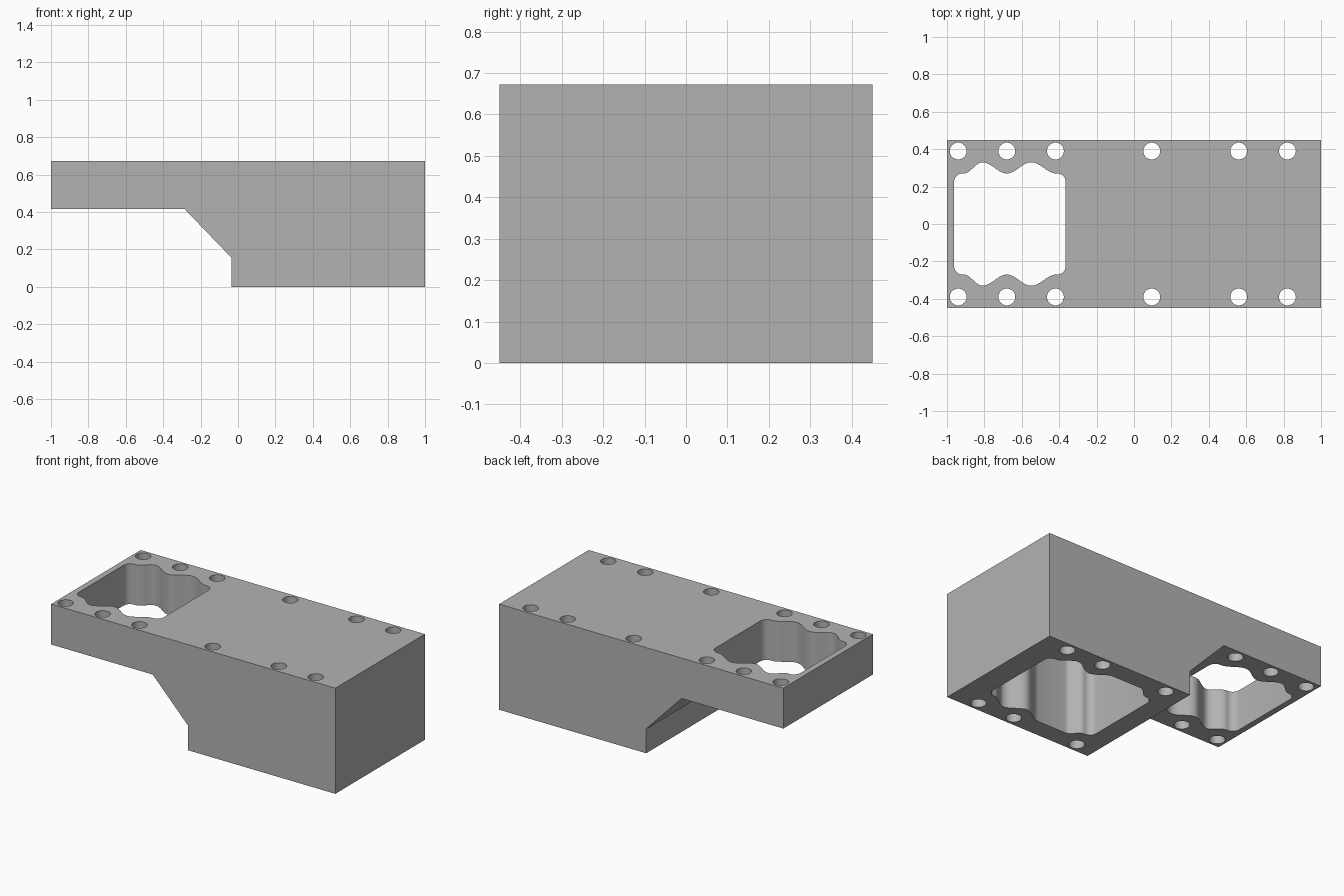
import bpy, bmesh, math

cube = bpy.data.objects.get("Cube")
if cube:
    bpy.data.objects.remove(cube, do_unlink=True)

TOP, HALF_W = 0.672, 0.45
BOLT_Y, BOLT_R = 0.39, 0.045
DIP, CREST = 0.27, 0.33      # half widths of the wavy openings
CORNER = 0.045

grey = bpy.data.materials.new("grey_metal")
grey.use_nodes = True
colour = (0.45, 0.45, 0.45, 1)
grey.diffuse_color = colour
grey.node_tree.nodes["Principled BSDF"].inputs["Base Color"].default_value = colour


def prism(name, points, offset):
    """Extrude a closed outline along the offset vector."""
    bm = bmesh.new()
    face = bm.faces.new([bm.verts.new(p) for p in points])
    new = bmesh.ops.extrude_face_region(bm, geom=[face])["geom"]
    bmesh.ops.translate(bm, vec=offset,
                        verts=[v for v in new if isinstance(v, bmesh.types.BMVert)])
    bmesh.ops.recalc_face_normals(bm, faces=bm.faces)
    mesh = bpy.data.meshes.new(name)
    bm.to_mesh(mesh)
    bm.free()
    mesh.materials.append(grey)
    obj = bpy.data.objects.new(name, mesh)
    bpy.context.collection.objects.link(obj)
    return obj


def wavy_outline(x0, x1, keys):
    """Opening mirrored front to back; its sides wave smoothly through the keys."""
    def corner(cx, start):
        return [(cx + CORNER * math.cos(start - math.pi * i / 12),
                 DIP - CORNER + CORNER * math.sin(start - math.pi * i / 12))
                for i in range(7)]
    side = corner(x0 + CORNER, math.pi)
    for (xa, ya), (xb, yb) in zip(keys, keys[1:]):
        steps = 1 if ya == yb else 10
        for i in range(steps):
            t = i / steps
            side.append((xa + (xb - xa) * t,
                         ya + (yb - ya) * (1 - math.cos(math.pi * t)) / 2))
    side.append(keys[-1])
    side += corner(x1 - CORNER, math.pi / 2)
    return side + [(x, -y) for x, y in reversed(side)]


def cut(body, name, outline, z0, z1):
    cutter = prism(name, [(x, y, z0) for x, y in outline], (0, 0, z1 - z0))
    cutter.hide_render = True
    mod = body.modifiers.new(name, 'BOOLEAN')
    mod.operation, mod.solver, mod.object = 'DIFFERENCE', 'EXACT', cutter
    bpy.context.view_layer.objects.active = body
    bpy.ops.object.modifier_apply(modifier=mod.name)
    bpy.data.objects.remove(cutter, do_unlink=True)


# Stepped block: thin flange on one end, deep body on the other
profile = [(-1, TOP), (-1, 0.415), (-0.285, 0.415), (-0.035, 0.155),
           (-0.035, 0), (1, 0), (1, TOP)]
body = prism("stepped_block", [(x, -HALF_W, z) for x, z in profile], (0, 2 * HALF_W, 0))

# Opening right through the flange
cut(body, "flange_opening", wavy_outline(-0.962, -0.365, [
    (-0.91, DIP), (-0.81, CREST), (-0.68, DIP), (-0.55, CREST), (-0.415, DIP)]),
    0.2, 1)

# Deep blind pocket under the body
cut(body, "body_pocket", wavy_outline(0.09, 0.85, [
    (0.14, DIP), (0.23, CREST), (0.43, CREST), (0.56, DIP), (0.69, CREST), (0.80, DIP)]),
    -0.2, 0.6)

# Bolt holes along both long edges
for x in (-0.94, -0.68, -0.42, 0.095, 0.56, 0.82):
    for y in (-BOLT_Y, BOLT_Y):
        ring = [(x + BOLT_R * math.cos(math.tau * i / 32),
                 y + BOLT_R * math.sin(math.tau * i / 32)) for i in range(32)]
        cut(body, "bolt_hole", ring, -0.2, 1)

# Smooth curved walls, crisp machined edges
bpy.ops.object.select_all(action='DESELECT')
body.select_set(True)
bpy.context.view_layer.objects.active = body
bpy.ops.object.shade_smooth_by_angle(angle=math.radians(30))
